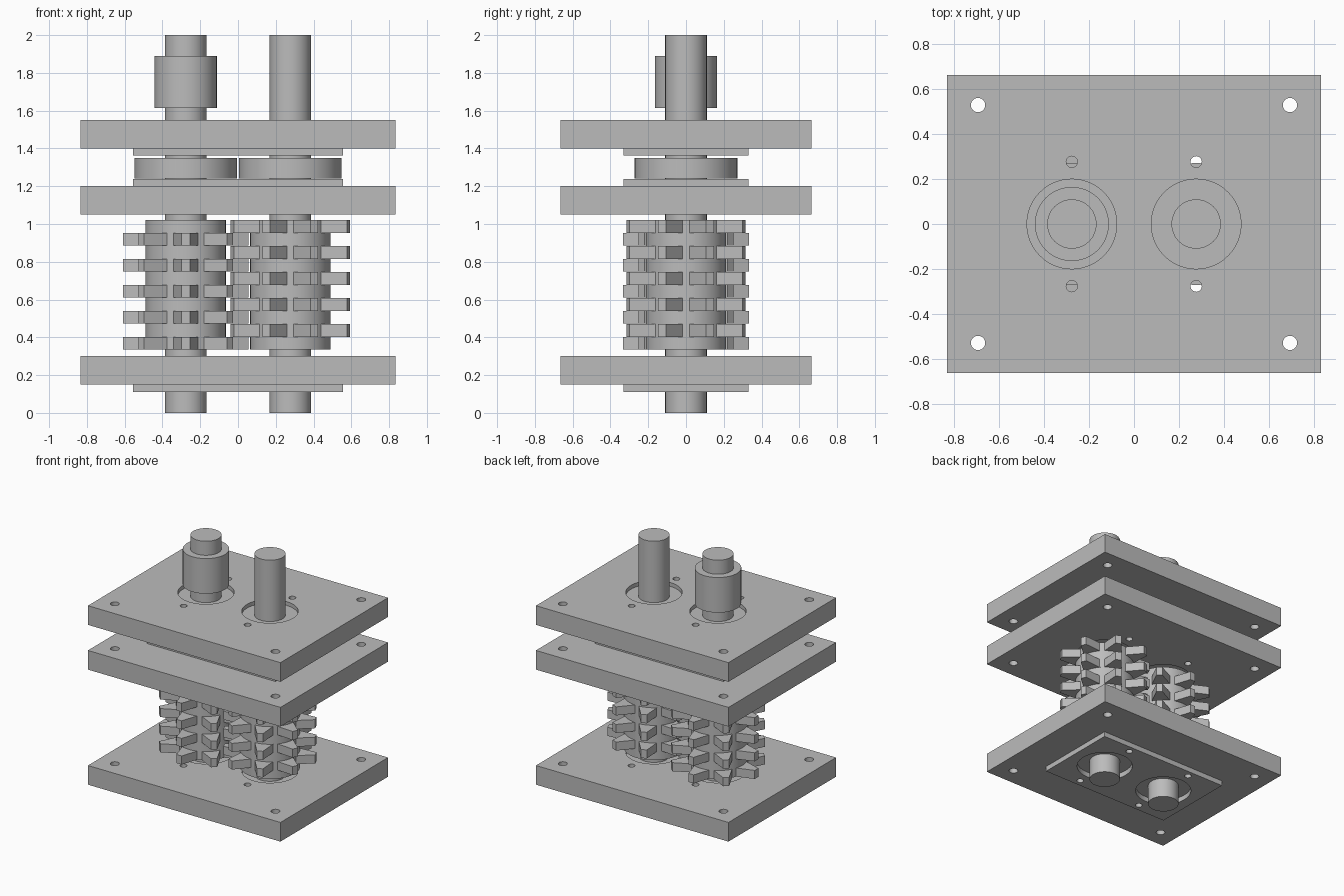
import bpy, bmesh
from math import pi, cos, sin

cube = bpy.data.objects.get("Cube")
if cube:
    bpy.data.objects.remove(cube)

steel = bpy.data.materials.new("grey steel")
steel.use_nodes = True
GREY = (0.5, 0.5, 0.5, 1)
steel.diffuse_color = GREY
steel.node_tree.nodes["Principled BSDF"].inputs["Base Color"].default_value = GREY

AXIS = 0.277      # distance of each shaft from the centre
BORE = 0.2        # bearing opening radius


def circle(x, y, r, n=48):
    return [(x + r * cos(2 * pi * i / n), y + r * sin(2 * pi * i / n)) for i in range(n)]


def rectangle(hx, hy):
    return [(-hx, -hy), (hx, -hy), (hx, hy), (-hx, hy)]


def slab(name, outlines, z0, z1, x=0):
    """Extrude a flat outline; further outlines become holes."""
    curve = bpy.data.curves.new(name, 'CURVE')
    curve.dimensions = '2D'
    curve.fill_mode = 'BOTH'
    curve.extrude = (z1 - z0) / 2
    for pts in outlines:
        spline = curve.splines.new('POLY')
        spline.points.add(len(pts) - 1)
        for p, (px, py) in zip(spline.points, pts):
            p.co = (px, py, 0, 1)
        spline.use_cyclic_u = True
    temp = bpy.data.objects.new(name + " outline", curve)
    bpy.context.collection.objects.link(temp)
    dg = bpy.context.evaluated_depsgraph_get()
    mesh = bpy.data.meshes.new_from_object(temp.evaluated_get(dg))
    bpy.data.objects.remove(temp)
    bm = bmesh.new()
    bm.from_mesh(mesh)
    bmesh.ops.remove_doubles(bm, verts=bm.verts, dist=1e-5)
    bmesh.ops.recalc_face_normals(bm, faces=bm.faces)
    bm.to_mesh(mesh)
    bm.free()
    mesh.materials.clear()
    mesh.materials.append(steel)
    obj = bpy.data.objects.new(name, mesh)
    bpy.context.collection.objects.link(obj)
    obj.location = (x, 0, (z0 + z1) / 2)
    bpy.ops.object.select_all(action='DESELECT')
    obj.select_set(True)
    bpy.context.view_layer.objects.active = obj
    bpy.ops.object.shade_smooth_by_angle(angle=pi / 6)
    return obj


def disc(name, r, z0, z1, x):
    return slab(name, [circle(0, 0, r)], z0, z1, x)


def blade_outline(turn, teeth=8, root=0.213, tip=0.333, half_root=0.065, half_tip=0.022):
    """Ring of tapered teeth around the hub."""
    pts = []
    for i in range(teeth):
        a = turn + 2 * pi * i / teeth
        for r, w in ((root - 0.01, -half_root), (tip, -half_tip),
                     (tip, half_tip), (root - 0.01, half_root)):
            pts.append((r * cos(a) - w * sin(a), r * sin(a) + w * cos(a)))
    return pts


SIDES = (-1, 1)
bores = [circle(s * AXIS, 0, BORE) for s in SIDES]
bolts = [circle(s * AXIS, t * AXIS, 0.025, 24) for s in SIDES for t in SIDES]
corners = [circle(s * 0.695, t * 0.53, 0.032, 24) for s in SIDES for t in SIDES]

# Three plates, each with a bearing retainer
for label, z, retainer_z in (("bottom", 0.15, 0.11), ("middle", 1.05, 1.2), ("top", 1.4, 1.362)):
    slab(label + "_plate", [rectangle(0.833, 0.665)] + bores + bolts + corners, z, z + 0.15)
    slab(label + "_retainer", [rectangle(0.555, 0.33)] + bores + bolts,
         retainer_z, retainer_z + 0.039)
    # Bearings sit in the bores, just below the open face
    low = 0.03 if label == "middle" else 0.0
    for s, side in zip(SIDES, ("right", "left")):
        disc(f"{label}_bearing_{side}", BORE + 0.003, z + low, z + low + 0.12, s * AXIS)

# Shafts, gears and cutter rolls
PITCH = 0.1375
for s, side in zip(SIDES, ("right", "left")):
    x = s * AXIS
    disc("shaft_" + side, 0.11, 0, 2, x)
    disc("gear_" + side, 0.272, 1.24, 1.35, x)
    disc("cutter_hub_" + side, 0.213, 0.335, 1.022, x)
    start, turn = (0.335, 0) if s < 0 else (0.403, pi / 8)
    for k in range(5):
        z = start + k * PITCH
        slab(f"cutter_blade_{side}_{k + 1}", [blade_outline(turn)], z, z + 0.067, x)

# Drive coupling on the right shaft
disc("coupling", 0.165, 1.615, 1.89, -AXIS)
